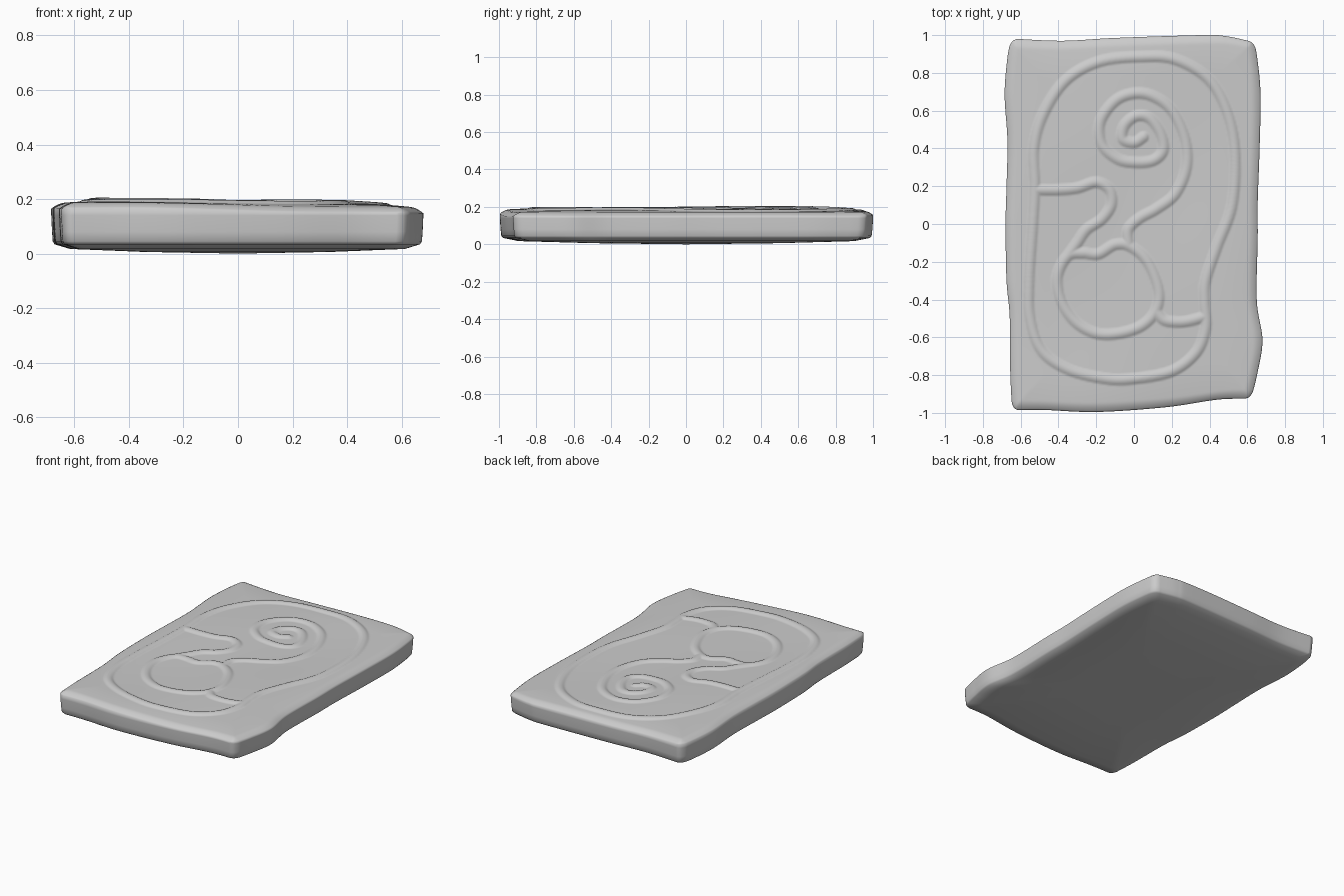
import bpy, bmesh, math
from mathutils import Vector, kdtree

if "Cube" in bpy.data.objects:
    bpy.data.objects.remove(bpy.data.objects["Cube"])


def spline(pts, closed=False, steps=24):
    """Dense Catmull-Rom samples through 2D points."""
    p = [Vector(q) for q in pts]
    n = len(p)
    get = (lambda i: p[i % n]) if closed else (lambda i: p[max(0, min(n - 1, i))])
    out = []
    for i in range(n if closed else n - 1):
        a, b, c, d = (get(i + k) for k in (-1, 0, 1, 2))
        for s in range(steps):
            t = s / steps
            out.append(0.5 * (2 * b + (c - a) * t + (2 * a - 5 * b + 4 * c - d) * t * t
                              + (3 * b - a - 3 * c + d) * t ** 3))
    if not closed:
        out.append(p[-1])
    return out


def edge_fn(pts):
    """Smooth function through (position, offset) points."""
    s = spline(pts, steps=12)

    def f(x):
        for a, b in zip(s, s[1:]):
            if x <= b[0]:
                t = max(0, (x - a[0]) / max(1e-9, b[0] - a[0]))
                return a[1] + (b[1] - a[1]) * t
        return s[-1][1]
    return f


# Wavy outline of the slab
left = edge_fn([(-1, -.645), (-.8, -.655), (-.5, -.658), (-.3, -.675), (0, -.68),
                (.2, -.675), (.45, -.67), (.7, -.685), (.9, -.67), (1, -.65)])
right = edge_fn([(-1, .62), (-.85, .655), (-.67, .68), (-.45, .65), (-.1, .655),
                 (.1, .655), (.4, .665), (.7, .67), (.9, .653), (1, .635)])
front = edge_fn([(-1, -.985), (-.75, -.985), (-.3, -.995), (.3, -.97), (.75, -.93), (1, -.925)])
back = edge_fn([(-1, .98), (-.6, .97), (-.15, .985), (.6, 1.0), (.8, .995), (1, .97)])

# Centre lines of the raised bands
border = spline([(-.525, .2), (-.53, .4), (-.48, .58), (-.36, .76), (-.18, .86), (.05, .885),
                 (.22, .87), (.39, .77), (.49, .6), (.535, .38), (.52, .1), (.44, -.12),
                 (.38, -.3), (.375, -.42), (.38, -.55), (.33, -.68), (.2, -.78), (0, -.82),
                 (-.15, -.82), (-.35, -.77), (-.49, -.67), (-.55, -.5), (-.555, -.3),
                 (-.535, 0)], True)
ring = spline([(.13, -.35), (.07, -.2), (-.02, -.12), (-.1, -.11), (-.19, -.16), (-.27, -.155),
               (-.35, -.17), (-.405, -.28), (-.385, -.41), (-.31, -.52), (-.2, -.58),
               (-.08, -.58), (.04, -.54), (.115, -.46)], True)
stem = spline([(-.525, .18), (-.4, .18), (-.3, .19), (-.2, .22), (-.13, .18), (-.12, .1),
               (-.17, .025), (-.25, -.03), (-.3, -.1), (-.35, -.17)])
spiral = spline([(-.03, -.11), (-.03, -.03), (.03, .03), (.12, .08), (.22, .16), (.278, .3),
                 (.27, .45), (.2, .6), (.1, .675), (0, .69), (-.1, .65), (-.178, .54),
                 (-.17, .42), (-.09, .345), (0, .325), (.1, .335), (.155, .39), (.14, .48),
                 (.08, .56), (.01, .57), (-.05, .52), (-.06, .45), (0, .43), (.05, .46)])
link = spline([(.115, -.46), (.16, -.51), (.24, -.52), (.31, -.51), (.375, -.49)])
samples = border + ring + stem + spiral + link
tree = kdtree.KDTree(len(samples))
for i, q in enumerate(samples):
    tree.insert((q.x, q.y, 0), i)
tree.balance()

# Top surface: soft undulation, rolled rim and raised bands
NX, NY = 180, 260
us = [-1 + 2 * i / NX for i in range(NX + 1)]
vs = [-1 + 2 * j / NY for j in range(NY + 1)]
ys = [(front(u), back(u)) for u in us]
HALF, HEIGHT, CORNER = .03, .011, .05
bm = bmesh.new()
grid = []
for v in vs:
    xl, xr = left(v), right(v)
    k = max(0, (abs(v) - 1 + CORNER) / CORNER)
    tuck = .03 * (1 - math.sqrt(max(0, 1 - k * k)))
    row = []
    for u, (yf, yb) in zip(us, ys):
        x = xl + tuck + (xr - xl - 2 * tuck) * (u + 1) / 2
        y = yf + (yb - yf) * (v + 1) / 2
        z = .185 - .012 * x + .006 * math.sin(5 * x + 3.2) * math.cos(4 * y - 1.6)
        d = min((1 - abs(u)) * .66, (1 - abs(v)) * .98)
        z -= .018 * max(0, 1 - d / .05) ** 2 + .010 * max(0, 1 - d / .2) ** 2
        dist = tree.find((x, y, 0))[2]
        z += HEIGHT * max(0, 1 - (dist / HALF) ** 2)
        row.append(bm.verts.new((x, y, z)))
    grid.append(row)
for j in range(NY):
    for i in range(NX):
        bm.faces.new((grid[j][i], grid[j][i + 1], grid[j + 1][i + 1], grid[j + 1][i]))

# Side walls and shallow domed underside
loop = (grid[0][:-1] + [r[-1] for r in grid[:-1]]
        + grid[-1][:0:-1] + [r[0] for r in grid[:0:-1]])
rim = [w.co.copy() for w in loop]
prev = loop
for scale, z in ((1.0, .14), (.996, .08), (.992, .045), (.982, .034), (.9, .017), (.5, .006)):
    cur = [bm.verts.new((c.x * scale, c.y * scale, z)) for c in rim]
    for i in range(len(cur)):
        k = (i + 1) % len(cur)
        bm.faces.new((prev[k], prev[i], cur[i], cur[k]))
    prev = cur
tip = bm.verts.new((0, 0, 0))
for i in range(len(prev)):
    bm.faces.new((prev[(i + 1) % len(prev)], prev[i], tip))
bmesh.ops.recalc_face_normals(bm, faces=bm.faces)

mesh = bpy.data.meshes.new("carved_slab")
bm.to_mesh(mesh)
bm.free()
slab = bpy.data.objects.new("carved_slab", mesh)
bpy.context.collection.objects.link(slab)
bpy.context.view_layer.objects.active = slab
slab.select_set(True)
bpy.ops.object.shade_smooth_by_angle(angle=math.radians(60))
